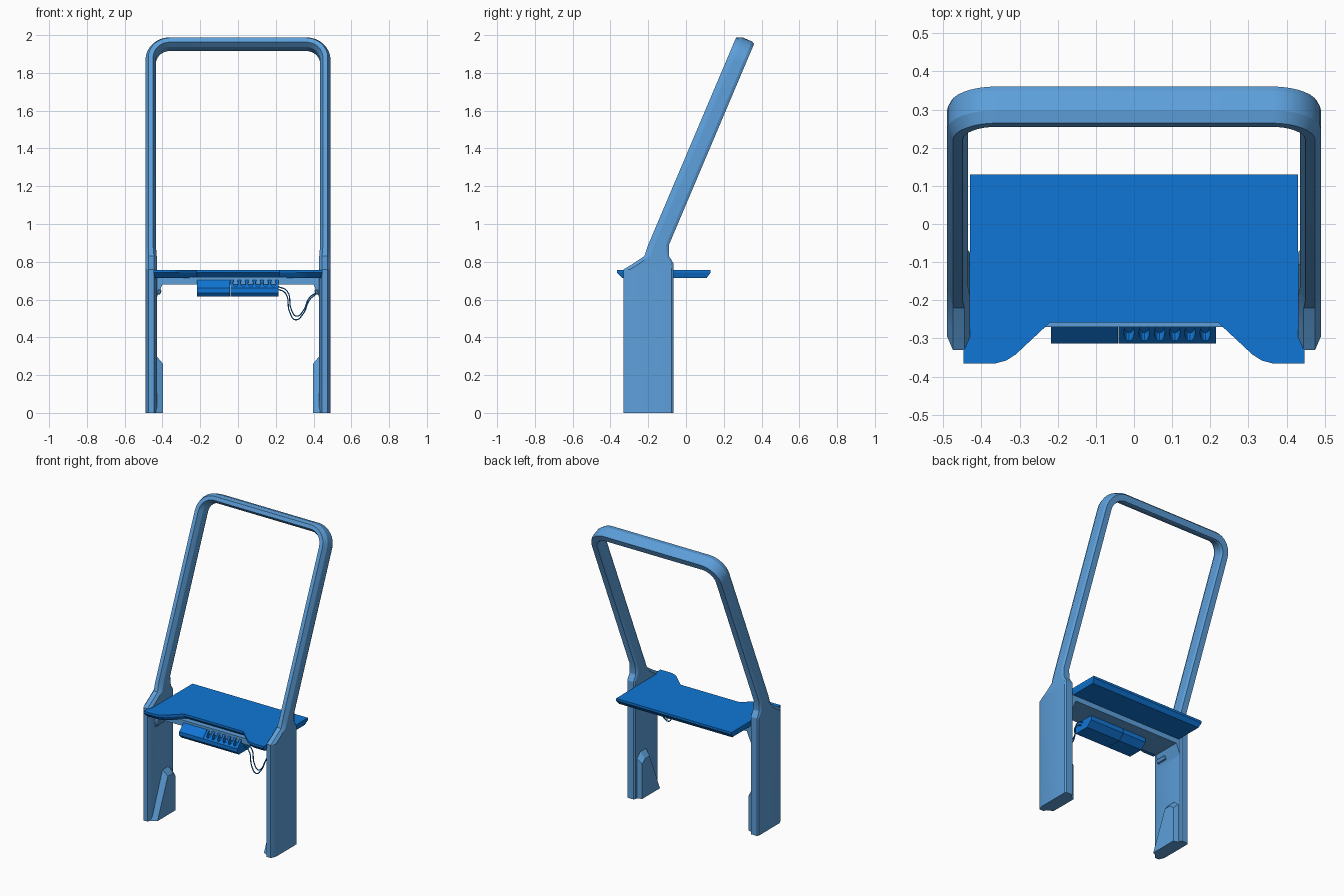
import bpy, bmesh, math
from mathutils import Vector, Matrix

cube = bpy.data.objects.get("Cube")
if cube:
    bpy.data.objects.remove(cube, do_unlink=True)


def material(name, rgb):
    m = bpy.data.materials.new(name)
    m.use_nodes = True
    m.diffuse_color = (*rgb, 1)
    m.node_tree.nodes["Principled BSDF"].inputs["Base Color"].default_value = (*rgb, 1)
    return m


light_blue = material("light blue", (0.11, 0.35, 0.71))
deep_blue = material("deep blue", (0.005, 0.18, 0.67))


def finish(name, bm, mat, smooth=False):
    bmesh.ops.recalc_face_normals(bm, faces=bm.faces)
    me = bpy.data.meshes.new(name)
    bm.to_mesh(me)
    bm.free()
    ob = bpy.data.objects.new(name, me)
    bpy.context.collection.objects.link(ob)
    me.materials.append(mat)
    if smooth:
        bpy.ops.object.select_all(action="DESELECT")
        ob.select_set(True)
        bpy.context.view_layer.objects.active = ob
        bpy.ops.object.shade_smooth_by_angle(angle=math.radians(25))
    return ob


def loft(name, rings, mat, smooth=False):
    """Bridge equal-length rings of points and cap both ends."""
    bm = bmesh.new()
    rows = [[bm.verts.new(p) for p in r] for r in rings]
    n = len(rows[0])
    for a, b in zip(rows, rows[1:]):
        for i in range(n):
            j = (i + 1) % n
            bm.faces.new((a[i], a[j], b[j], b[i]))
    bm.faces.new(rows[0])
    bm.faces.new(rows[-1])
    return finish(name, bm, mat, smooth)


def mirrored(pts):
    return pts + [(-x, y) for x, y in reversed(pts)]


# Frame: chamfered section swept up one side panel, round the leaning hoop and down
def section(origin, inward, depth, width, front, back):
    cx = 0.015
    uv = [(cx, 0), (width - cx, 0), (width, front), (width, 1 - back),
          (width - cx / 2, 1), (cx / 2, 1), (0, 1 - back), (0, front)]
    return [origin + inward * u + depth * v for u, v in uv]


HALF = 0.49
side = []
for z, y0, y1, w, f, b in [(0, -.33, -.065, .06, .13, .04), (.76, -.33, -.065, .06, .13, .04),
                           (.79, -.28, -.065, .06, .15, .05), (.83, -.22, -.09, .06, .22, .1),
                           (.89, -.2, -.09, .055, .3, .15)]:
    side.append(section(Vector((HALF, y0, z)), Vector((-1, 0, 0)),
                        Vector((0, y1 - y0, 0)), w, f, b))
lean = Vector((0, 0.39, 0.92)).normalized()
depth = Vector((0, lean.z, -lean.y)) * 0.101
start = Vector((0, -0.2, 0.89))
length = 1.11 / lean.z
R = 0.13
for i in range(9):
    a = math.radians(90 * i / 8)
    out = Vector((math.cos(a), 0, 0)) + lean * math.sin(a)
    centre = start + lean * (length - R) + Vector((HALF - R, 0, 0))
    side.append(section(centre + out * R, -out, depth, .055, .3, .15))
other = [[Vector((-p.x, p.y, p.z)) for p in r] for r in reversed(side)]
loft("frame", side + other, light_blue, True)

# Crossbeam with corner gussets
beam = mirrored([(.435, .72), (.435, .60), (.40, .68)])
loft("crossbeam", [[(x, y, z) for x, z in beam] for y in (-.27, -.075)], light_blue)

# Foot wedges and gusset sockets on the inner faces of the panels
for s, label in ((1, "left"), (-1, "right")):
    outer = [(-.31, 0), (-.09, 0), (-.09, .27), (-.13, .305), (-.19, .305)]
    inner = [(-.29, 0), (-.10, 0), (-.10, .235), (-.13, .26), (-.18, .26)]
    loft(label + "_foot_wedge", [[(s * x, y, z) for y, z in prof]
                                 for x, prof in ((.435, outer), (.397, inner))], light_blue)
    bm = bmesh.new()
    bmesh.ops.create_cube(bm, size=1, matrix=Matrix.Translation((s * .417, -.235, .64))
                          @ Matrix.Rotation(s * math.radians(-20), 4, "Y")
                          @ Matrix.Diagonal((.018, .08, .028, 1)))
    bmesh.ops.bevel(bm, geom=bm.edges[:], offset=.005, segments=1, affect="EDGES")
    finish(label + "_socket", bm, light_blue)

# Tabletop with a front notch and a bevelled underside
top = mirrored([(.43, .13), (.43, -.29), (.447, -.325), (.447, -.366), (.365, -.366),
                (.335, -.358), (.31, -.342), (.22, -.258)])


def under(x, y):
    return (x * 0.98, y + (.028 if y < -.2 else -.02))


loft("tabletop", [[(x, y, .757) for x, y in top], [(x, y, .742) for x, y in top],
                  [(*under(x, y), .715) for x, y in top]], deep_blue)

# Tray under the notch: plain box and slotted holder
tray = [(-.258, .716), (-.314, .66), (-.314, .635), (-.297, .615),
        (-.19, .615), (-.15, .65), (-.15, .716)]


def tray_part(name, x0, x1):
    return loft(name, [[(x, y, z) for y, z in tray] for x in (x0, x1)], deep_blue)


tray_part("tray_box", -.218, -.042)
holder = tray_part("tray_holder", -.040, .215)
bm = bmesh.new()
for i in range(6):
    bmesh.ops.create_cone(bm, cap_ends=True, segments=16, radius1=1, radius2=1, depth=1,
                          matrix=Matrix.Translation((-.013 + .04 * i, -.286, .688))
                          @ Matrix.Rotation(math.radians(45), 4, "X")
                          @ Matrix.Diagonal((.014, .029, .06, 1)))
cutter = finish("slot_cutter", bm, deep_blue)
cutter.hide_render = True
cutter.hide_set(True)
mod = holder.modifiers.new("slots", "BOOLEAN")
mod.operation = "DIFFERENCE"
mod.object = cutter
mod.solver = "EXACT"
bpy.context.view_layer.update()
cut_mesh = bpy.data.meshes.new_from_object(
    holder.evaluated_get(bpy.context.evaluated_depsgraph_get()))
holder.modifiers.clear()
holder.data = cut_mesh
bpy.data.objects.remove(cutter, do_unlink=True)


# Two hanging cables from tray to left socket
def cable(name, y, pts):
    cu = bpy.data.curves.new(name, "CURVE")
    cu.dimensions = "3D"
    cu.bevel_depth = .0035
    cu.bevel_resolution = 1
    cu.resolution_u = 6
    sp = cu.splines.new("BEZIER")
    sp.bezier_points.add(len(pts) - 1)
    for bp, (x, z) in zip(sp.bezier_points, pts):
        bp.co = (x, y, z)
        bp.handle_left_type = bp.handle_right_type = "AUTO"
    cu.materials.append(deep_blue)
    bpy.context.collection.objects.link(bpy.data.objects.new(name, cu))


cable("outer_cable", -.245, [(.21, .655), (.25, .635), (.275, .53), (.305, .493),
                             (.345, .525), (.38, .60), (.415, .63)])
cable("inner_cable", -.23, [(.21, .67), (.26, .645), (.283, .545), (.31, .512),
                            (.345, .54), (.378, .61), (.415, .637)])
